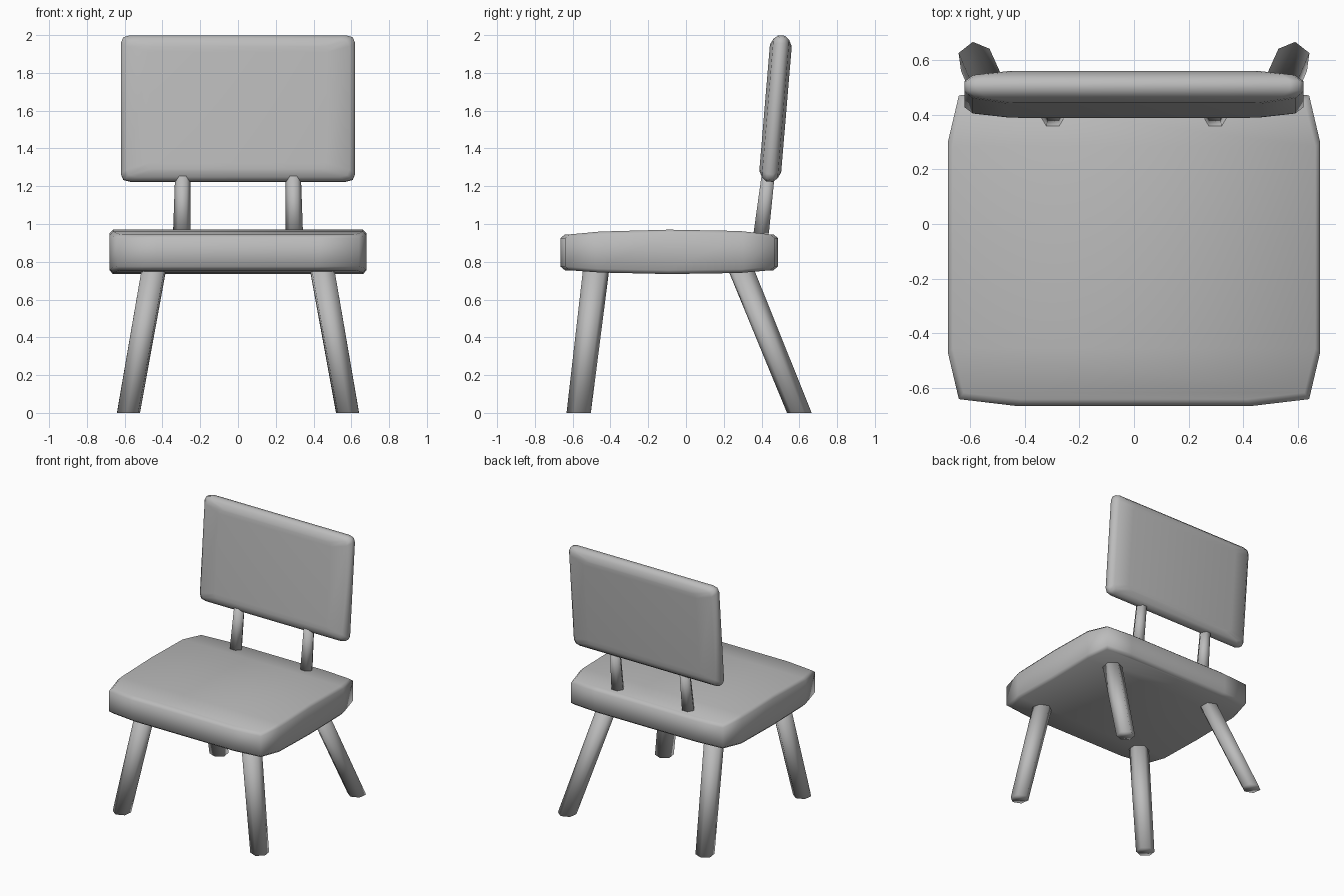
import bpy, bmesh, math
from mathutils import Matrix, Vector

if "Cube" in bpy.data.objects:
    bpy.data.objects.remove(bpy.data.objects["Cube"])

grey = bpy.data.materials.new("light grey")
grey.diffuse_color = (0.5, 0.5, 0.5, 1)
grey.use_nodes = True
grey.node_tree.nodes["Principled BSDF"].inputs["Base Color"].default_value = grey.diffuse_color


def finish(name, bm):
    bmesh.ops.recalc_face_normals(bm, faces=bm.faces)
    for f in bm.faces:
        f.smooth = True
    mesh = bpy.data.meshes.new(name)
    bm.to_mesh(mesh)
    bm.free()
    mesh.materials.append(grey)
    ob = bpy.data.objects.new(name, mesh)
    bpy.context.collection.objects.link(ob)
    return ob


def bridge(bm, a, b):
    n = len(a)
    for i in range(n):
        bm.faces.new((a[i], a[(i + 1) % n], b[(i + 1) % n], b[i]))


def strip_cap(bm, loop):
    # fill a left/right symmetric loop with crosswise quads
    n = len(loop)
    for i in range(n // 2 - 1):
        bm.faces.new((loop[i], loop[i + 1], loop[n - 2 - i], loop[n - 1 - i]))


def rod(name, top, bottom, r_top, r_bottom, phase):
    # six-sided tapered rod with level ends
    bm = bmesh.new()
    rings = []
    for (x, y, z), r in ((top, r_top), (bottom, r_bottom)):
        rings.append([bm.verts.new((x + r * math.cos(phase + i * math.pi / 3),
                                    y + r * math.sin(phase + i * math.pi / 3), z))
                      for i in range(6)])
    bridge(bm, *rings)
    bm.faces.new(rings[1])
    bm.faces.new(rings[0])
    return finish(name, bm)


# Seat cushion: bowed outline (y, half width, crown) stacked in four layers
rows = [(-0.665, 0.43, 0.00), (-0.64, 0.64, 0.00), (-0.47, 0.68, 0.015),
        (-0.09, 0.68, 0.025), (0.30, 0.68, 0.018), (0.47, 0.64, 0.00), (0.487, 0.43, 0.00)]
bm = bmesh.new()
loops = []
for z, inset, crown in ((0.755, 0.025, -0.8), (0.775, 0, -0.8), (0.925, 0, 1), (0.945, 0.025, 1)):
    half = []
    for y, w, c in rows:
        yy = -0.09 + (y + 0.09) * (1 - inset * 1.7)
        half.append((w - inset * 0.7, yy, z + crown * c))
    loops.append([bm.verts.new(p) for p in half] +
                 [bm.verts.new((-x, y, z)) for x, y, z in reversed(half)])
for a, b in zip(loops, loops[1:]):
    bridge(bm, a, b)
strip_cap(bm, loops[0])
strip_cap(bm, loops[-1])
finish("seat", bm)

# Backrest cushion: rounded panel, swelling from the faces to the rim, leaning back
bm = bmesh.new()
loops = []
for t, hx, hz in ((-0.058, 0.47, 0.335), (-0.042, 0.59, 0.367), (-0.018, 0.62, 0.388),
                  (0.018, 0.62, 0.388), (0.042, 0.59, 0.367), (0.058, 0.47, 0.335)):
    half = [(hx - 0.05, -hz), (hx - 0.013, -hz + 0.01), (hx, -hz + 0.04),
            (hx, hz - 0.04), (hx - 0.013, hz - 0.01), (hx - 0.05, hz)]
    pts = half + [(-x, z) for x, z in reversed(half)]
    loops.append([bm.verts.new((x, t, z)) for x, z in pts])
for a, b in zip(loops, loops[1:]):
    bridge(bm, a, b)
strip_cap(bm, loops[0])
strip_cap(bm, loops[-1])
bm.transform(Matrix.Translation((0, 0.474, 1.611)) @ Matrix.Rotation(math.radians(-4.8), 4, 'X'))
finish("backrest", bm)

# Splayed legs and the two backrest posts, mirrored left and right
for side, s in (("left", -1), ("right", 1)):
    ph = math.radians(22) if s > 0 else math.radians(158)
    rod(f"front_leg_{side}", (s * 0.447, -0.477, 0.75), (s * 0.58, -0.568, 0), 0.07, 0.065, -ph)
    rod(f"back_leg_{side}", (s * 0.447, 0.295, 0.75), (s * 0.58, 0.60, 0), 0.07, 0.066, ph)
    rod(f"back_post_{side}", (s * 0.293, 0.435, 1.26), (s * 0.297, 0.398, 0.95), 0.04, 0.047, 0)
